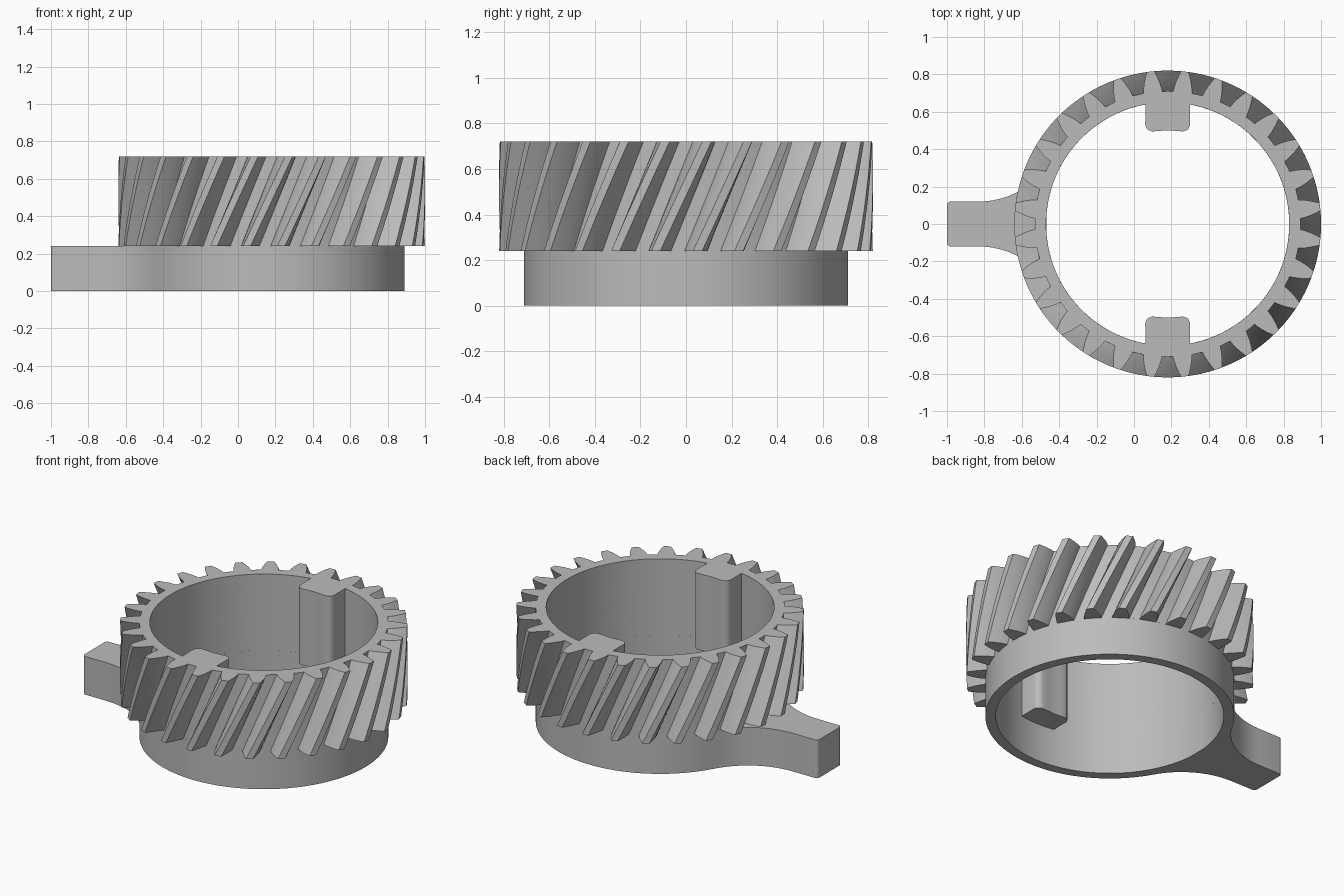
import bpy
import bmesh
from math import atan2, cos, sin, pi, radians, hypot

cube = bpy.data.objects.get("Cube")
if cube:
    bpy.data.objects.remove(cube)

CENTRE_X = 0.18
BORE, COLLAR, TIP = 0.65, 0.71, 0.82
FLOOR, TOP = 0.24, 0.72
TEETH = 28
TWIST = 0.275

grey = bpy.data.materials.new("light grey")
grey.use_nodes = True
grey.diffuse_color = (0.5, 0.5, 0.5, 1)
grey.node_tree.nodes["Principled BSDF"].inputs["Base Color"].default_value = (0.5, 0.5, 0.5, 1)


def polar(r, a):
    return (r * cos(a), r * sin(a))


def finish(name, bm):
    bmesh.ops.recalc_face_normals(bm, faces=bm.faces[:])
    mesh = bpy.data.meshes.new(name)
    bm.to_mesh(mesh)
    bm.free()
    mesh.materials.append(grey)
    obj = bpy.data.objects.new(name, mesh)
    obj.location.x = CENTRE_X
    bpy.context.collection.objects.link(obj)
    bpy.ops.object.select_all(action='DESELECT')
    obj.select_set(True)
    bpy.context.view_layer.objects.active = obj
    bpy.ops.object.shade_smooth_by_angle(angle=radians(28))
    return obj


def bored_solid(name, outline, z0, z1, layers=1, twist=0.0):
    """Extrude a star-shaped outline with a round bore, optionally twisted."""
    bm = bmesh.new()
    outer, inner = [], []
    for k in range(layers + 1):
        t = k / layers
        z, turn = z0 + (z1 - z0) * t, twist * (t - 1)
        ring_o, ring_i = [], []
        for x, y in outline:
            a = atan2(y, x) + turn
            ring_o.append(bm.verts.new((*polar(hypot(x, y), a), z)))
            ring_i.append(bm.verts.new((*polar(BORE, a), z)))
        outer.append(ring_o)
        inner.append(ring_i)
    n = len(outline)
    for i in range(n):
        j = (i + 1) % n
        for k in range(layers):
            for ring in (outer, inner):
                bm.faces.new((ring[k][i], ring[k][j], ring[k + 1][j], ring[k + 1][i]))
        for k in (0, layers):
            bm.faces.new((outer[k][i], outer[k][j], inner[k][j], inner[k][i]))
    return finish(name, bm)


# Helical gear ring: (radius, half width) up one tooth flank
flank = [(0.71, 0.05), (0.735, 0.047), (0.765, 0.04), (0.795, 0.03), (TIP, 0.02)]
pitch = 2 * pi / TEETH
gear = []
for tooth in range(TEETH):
    mid = (tooth + 0.5) * pitch
    gear.append(polar(flank[0][0], mid - pitch / 2))
    gear += [polar(r, mid - w / r) for r, w in flank]
    gear.append(polar(TIP, mid))
    gear += [polar(r, mid + w / r) for r, w in reversed(flank)]
bored_solid("helical_gear_ring", gear, FLOOR, TOP, 10, TWIST)

# Collar with a lever that blends into it through concave fillets
half, blend_x, end_x, corner = 0.12, -1.01, -1.18, 0.02
fillet = (blend_x ** 2 + half ** 2 - COLLAR ** 2) / (2 * (COLLAR - half))
join = atan2(half + fillet, blend_x)
side = [polar(COLLAR, join * i / 48) for i in range(49)]
for i in range(1, 13):
    a = (join - pi) + (pi / 2 - join) * i / 12
    x, y = polar(fillet, a)
    side.append((blend_x + x, half + fillet + y))
for i in range(5):
    x, y = polar(corner, pi / 2 + pi / 2 * i / 4)
    side.append((end_x + corner + x, half - corner + y))
collar = side + [(x, -y) for x, y in reversed(side[1:])]
bored_solid("collar_with_lever", collar, 0, FLOOR)


# Two inward keys with rounded corners and a shallow dip at the end
def key(name, sign):
    w, reach, r = 0.12, 0.495, 0.04
    right = [(0, reach + 0.006), (0.04, reach + 0.003)]
    for i in range(6):
        x, y = polar(r, -pi / 2 + pi / 2 * i / 5)
        right.append((w - r + x, reach + r + y))
    edge = atan2(BORE, w)
    for i in range(4):
        right.append(polar(BORE + 0.003, edge + (pi / 2 - edge) * i / 3))
    outline = right + [(-x, y) for x, y in reversed(right[1:-1])]
    bm = bmesh.new()
    base = bm.faces.new([bm.verts.new((x, y * sign, FLOOR)) for x, y in outline])
    result = bmesh.ops.extrude_face_region(bm, geom=[base], use_keep_orig=True)
    verts = [v for v in result["geom"] if isinstance(v, bmesh.types.BMVert)]
    bmesh.ops.translate(bm, verts=verts, vec=(0, 0, TOP - FLOOR))
    finish(name, bm)


key("front_key", -1)
key("back_key", 1)
